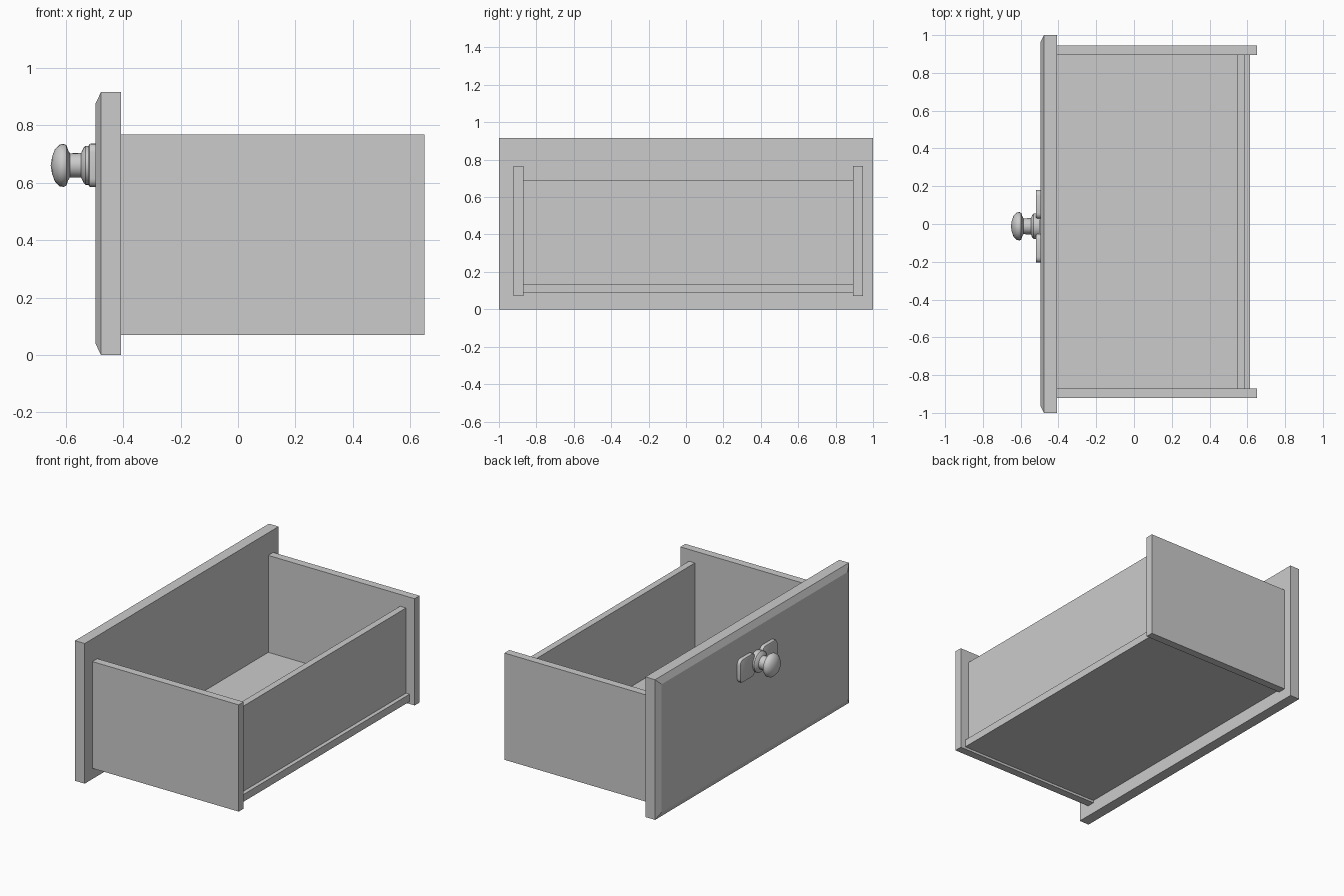
import bpy, bmesh, math
from mathutils import Matrix, Vector

default = bpy.data.objects.get("Cube")
if default:
    bpy.data.objects.remove(default)

# Single plain grey material
grey = bpy.data.materials.new("plain_grey")
grey.use_nodes = True
COLOUR = (0.6, 0.6, 0.6, 1)
grey.diffuse_color = COLOUR
grey.node_tree.nodes["Principled BSDF"].inputs["Base Color"].default_value = COLOUR


def finish(name, bm, smooth=False):
    bmesh.ops.recalc_face_normals(bm, faces=bm.faces)
    mesh = bpy.data.meshes.new(name)
    bm.to_mesh(mesh)
    bm.free()
    mesh.materials.append(grey)
    obj = bpy.data.objects.new(name, mesh)
    bpy.context.collection.objects.link(obj)
    if smooth:
        bpy.ops.object.select_all(action="DESELECT")
        obj.select_set(True)
        bpy.context.view_layer.objects.active = obj
        bpy.ops.object.shade_smooth_by_angle(angle=math.radians(40))
    return obj


def box(x, y, z):
    bm = bmesh.new()
    bmesh.ops.create_cube(bm, size=1)
    for v in bm.verts:
        v.co = Vector(r[0] if c < 0 else r[1] for c, r in zip(v.co, (x, y, z)))
    return bm


# Front panel with a shallow chamfer around its outer face
height = 0.915
panel = box((-0.477, -0.407), (-1, 1), (0, height))
outer = min(panel.faces, key=lambda f: f.calc_center_median().x)
raised = bmesh.ops.extrude_discrete_faces(panel, faces=[outer])["faces"][0]
for v in raised.verts:
    v.co.x = -0.496
    v.co.y -= math.copysign(0.04, v.co.y)
    v.co.z += 0.04 if v.co.z < height / 2 else -0.04
bmesh.ops.remove_doubles(panel, verts=panel.verts, dist=0.0001)
finish("front_panel", panel)

# Drawer box
inner = (-0.87, 0.894)
finish("left_side", box((-0.407, 0.65), (0.894, 0.945), (0.07, 0.767)))
finish("right_side", box((-0.407, 0.65), (-0.921, -0.87), (0.07, 0.767)))
finish("drawer_bottom", box((-0.407, 0.614), inner, (0.086, 0.134)))
finish("drawer_back", box((0.545, 0.588), inner, (0.134, 0.69)))

# Handle back plate: two rounded wings joined by a narrow bridge
KNOB_Y, KNOB_Z = -0.012, 0.66


def plate(name, y0, y1, half, corner):
    bm = box((-0.52, -0.49), (KNOB_Y + y0, KNOB_Y + y1), (KNOB_Z - half, KNOB_Z + half))
    edges = [e for e in bm.edges if abs(e.verts[0].co.x - e.verts[1].co.x) > 0.01]
    bmesh.ops.bevel(bm, geom=edges, offset=corner, segments=4, profile=0.5, affect="EDGES")
    rim = [e for e in bm.edges if all(v.co.x < -0.51 for v in e.verts)]
    bmesh.ops.bevel(bm, geom=rim, offset=0.008, segments=2, profile=0.5, affect="EDGES")
    finish(name, bm, True)


plate("left_plate_wing", 0.04, 0.193, 0.076, 0.03)
plate("right_plate_wing", -0.193, -0.04, 0.076, 0.03)
plate("plate_bridge", -0.07, 0.07, 0.05, 0.01)

# Turned knob: (x, radius) profile spun around the x axis
profile = [(-0.5, 0.068), (-0.531, 0.068), (-0.537, 0.062), (-0.546, 0.043),
           (-0.585, 0.042), (-0.591, 0.052), (-0.597, 0.07), (-0.606, 0.075),
           (-0.62, 0.073), (-0.637, 0.057), (-0.647, 0.03), (-0.652, 0)]
knob = bmesh.new()
points = [knob.verts.new((x, KNOB_Y, KNOB_Z + r)) for x, r in profile]
edges = [knob.edges.new(pair) for pair in zip(points, points[1:])]
bmesh.ops.spin(knob, geom=points + edges, cent=(0, KNOB_Y, KNOB_Z), axis=(1, 0, 0),
               angle=math.tau, steps=24, use_merge=True)
bmesh.ops.remove_doubles(knob, verts=knob.verts, dist=0.0001)
finish("knob", knob, True)
